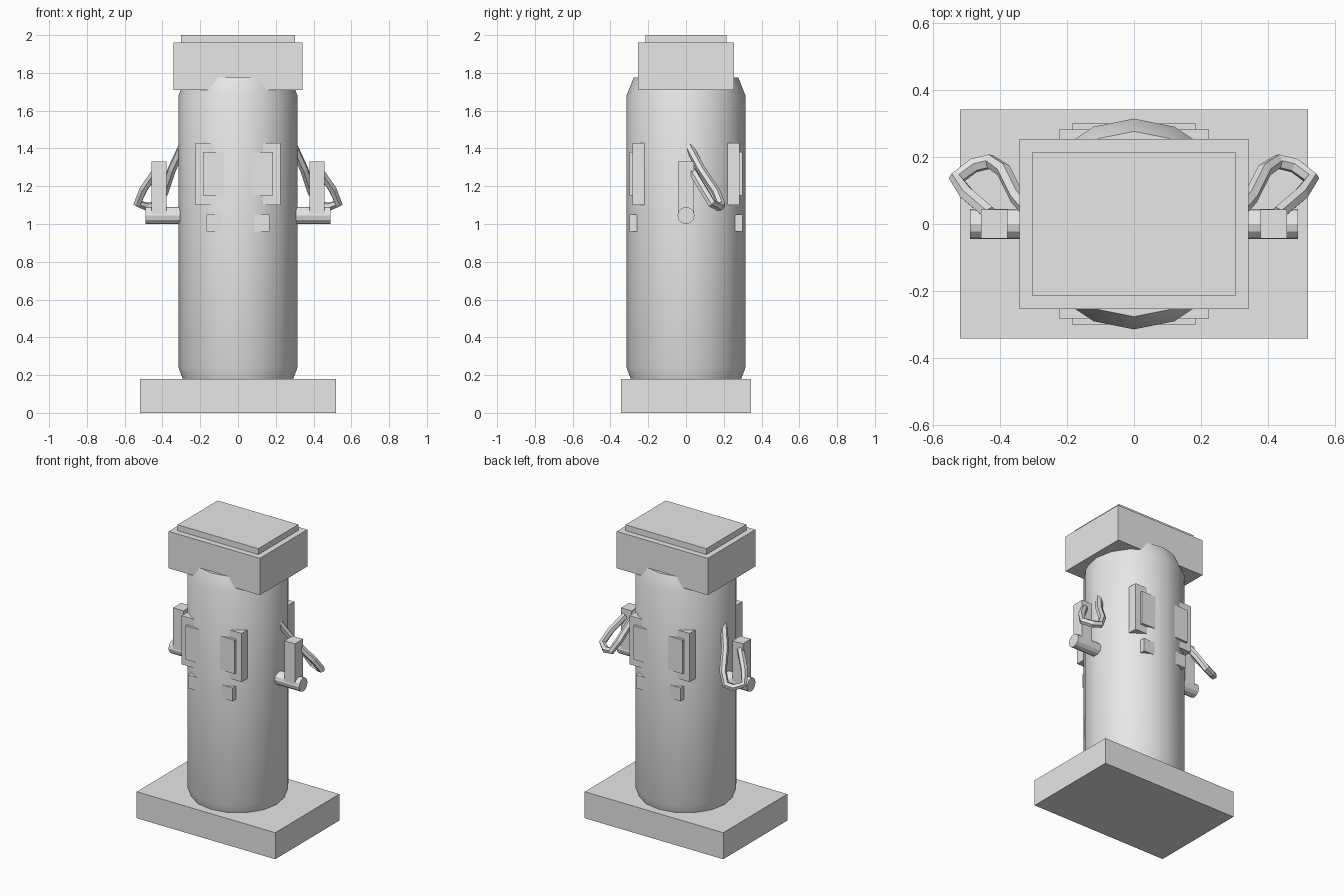
import bpy
import bmesh
from math import pi, radians
from mathutils import Matrix, Vector

if "Cube" in bpy.data.objects:
    bpy.data.objects.remove(bpy.data.objects["Cube"], do_unlink=True)

grey = bpy.data.materials.new("plain grey")
grey.use_nodes = True
grey.diffuse_color = (0.8, 0.8, 0.8, 1)
grey.node_tree.nodes["Principled BSDF"].inputs["Base Color"].default_value = (0.8, 0.8, 0.8, 1)


def add_object(name, data):
    obj = bpy.data.objects.new(name, data)
    bpy.context.collection.objects.link(obj)
    data.materials.append(grey)
    return obj


def mesh_object(name, bm):
    bmesh.ops.recalc_face_normals(bm, faces=bm.faces)
    mesh = bpy.data.meshes.new(name)
    bm.to_mesh(mesh)
    bm.free()
    return add_object(name, mesh)


def box(name, low, high):
    low, high = Vector(low), Vector(high)
    bm = bmesh.new()
    matrix = Matrix.Translation((low + high) / 2) @ Matrix.Diagonal((*(high - low), 1))
    bmesh.ops.create_cube(bm, size=1, matrix=matrix)
    return mesh_object(name, bm)


def smooth(obj, angle):
    bpy.ops.object.select_all(action="DESELECT")
    obj.select_set(True)
    bpy.context.view_layer.objects.active = obj
    bpy.ops.object.shade_smooth_by_angle(angle=radians(angle))


# Plinth and head
box("base", (-0.52, -0.343, 0), (0.52, 0.343, 0.18))
box("head", (-0.342, -0.255, 1.71), (0.342, 0.255, 1.96))
box("head_cap", (-0.303, -0.215, 1.96), (0.303, 0.215, 2.0))

# Round body with tapered ends, turned from a profile
bm = bmesh.new()
profile = [(0.277, 0.14), (0.315, 0.24), (0.315, 1.68), (0.277, 1.775)]
points = [bm.verts.new((0, r, z)) for r, z in profile]
edges = [bm.edges.new(pair) for pair in zip(points, points[1:])]
bmesh.ops.spin(bm, geom=points + edges, cent=(0, 0, 0), axis=(0, 0, 1),
               angle=2 * pi, steps=16, use_merge=True)
bmesh.ops.remove_doubles(bm, verts=bm.verts, dist=0.001)
bmesh.ops.holes_fill(bm, edges=[e for e in bm.edges if e.is_boundary], sides=0)
smooth(mesh_object("body", bm), 30)

# Panels sunk into the front and back of the body
panels = [
    ("display_frame", 0.225, 0.283, 1.10, 1.43),
    ("display", 0.185, 0.300, 1.15, 1.38),
    ("button_plate", 0.167, 0.298, 0.96, 1.05),
]
for side, sign in (("front", -1), ("back", 1)):
    for name, half, depth, bottom, top in panels:
        inner, outer = sorted((sign * 0.2, sign * depth))
        box(f"{side}_{name}", (-half, inner, bottom), (half, outer, top))

# Holder arm, nozzle block and hose on each side
hose_path = [(0.29, 0.01, 1.42), (0.35, 0.08, 1.29), (0.39, 0.16, 1.17),
             (0.43, 0.187, 1.10), (0.48, 0.175, 1.09), (0.532, 0.135, 1.11),
             (0.50, 0.09, 1.185), (0.43, 0.03, 1.285)]
for side, sign in (("left", 1), ("right", -1)):
    bm = bmesh.new()
    matrix = Matrix.Translation((sign * 0.39, 0, 1.045)) @ Matrix.Rotation(pi / 2, 4, "Y")
    bmesh.ops.create_cone(bm, cap_ends=True, segments=12, radius1=0.045,
                          radius2=0.045, depth=0.2, matrix=matrix)
    mesh_object(f"{side}_holder_arm", bm)

    near, far = sorted((sign * 0.378, sign * 0.457))
    box(f"{side}_nozzle", (near, -0.043, 1.05), (far, 0.043, 1.33))

    curve = bpy.data.curves.new(f"{side}_hose", "CURVE")
    curve.dimensions = "3D"
    curve.bevel_depth = 0.023
    curve.bevel_resolution = 1
    curve.use_fill_caps = True
    spline = curve.splines.new("POLY")
    spline.points.add(len(hose_path) - 1)
    for point, (x, y, z) in zip(spline.points, hose_path):
        point.co = (sign * x, y, z, 1)
    spline.use_smooth = False
    add_object(f"{side}_hose", curve)
